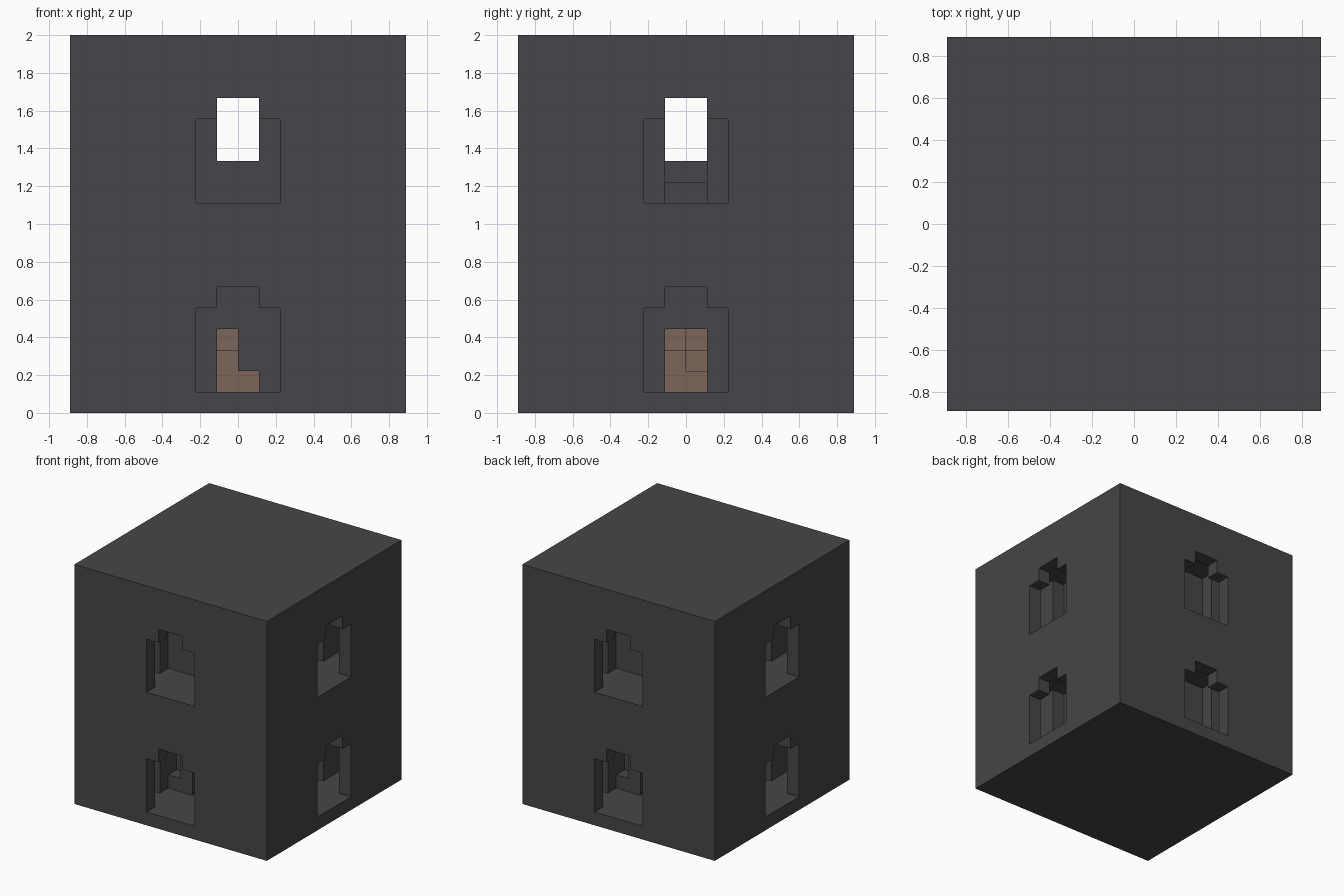
import bpy, bmesh
from itertools import product
from mathutils import Vector

cube = bpy.data.objects.get("Cube")
if cube:
    bpy.data.objects.remove(cube)

UNIT = 1 / 9  # edge of one building block


def material(name, rgb):
    m = bpy.data.materials.new(name)
    m.use_nodes = True
    colour = (*rgb, 1)
    m.diffuse_color = colour
    bsdf = next(n for n in m.node_tree.nodes if n.type == 'BSDF_PRINCIPLED')
    bsdf.inputs["Base Color"].default_value = colour
    return m


def box(x0, x1, y0, y1, z0, z1):
    return set(product(range(x0, x1), range(y0, y1), range(z0, z1)))


def pair(x0, x1, y0, y1, z0, z1):
    """A box together with its copy turned half way round the middle."""
    return box(x0, x1, y0, y1, z0, z1) | box(-x1, -x0, -y1, -y0, z0, z1)


def quarter(cells):
    """The same blocks turned a quarter way round the middle."""
    return {(-y - 1, x, z) for x, y, z in cells}


def build(name, cells, mat):
    """Skin a set of blocks with flat faces on its open sides."""
    bm = bmesh.new()
    points = {}

    def vert(p):
        key = tuple(round(c) for c in p)
        if key not in points:
            points[key] = bm.verts.new(Vector(key) * UNIT)
        return points[key]

    axes = [Vector((1, 0, 0)), Vector((0, 1, 0)), Vector((0, 0, 1))]
    for cell in cells:
        for i, side in product(range(3), (0, 1)):
            n = axes[i] * (2 * side - 1)
            if tuple(int(c + d) for c, d in zip(cell, n)) in cells:
                continue
            u, v = axes[(i + 1) % 3], axes[(i + 2) % 3]
            o = Vector(cell) + axes[i] * side
            ring = [o, o + u, o + u + v, o + v]
            bm.faces.new([vert(p) for p in (ring if side else ring[::-1])])
    bmesh.ops.dissolve_limit(bm, angle_limit=0.01, verts=bm.verts[:], edges=bm.edges[:])
    mesh = bpy.data.meshes.new(name)
    bm.to_mesh(mesh)
    bm.free()
    mesh.materials.append(mat)
    ob = bpy.data.objects.new(name, mesh)
    bpy.context.collection.objects.link(ob)


stone = material("dark stone", (0.061, 0.060, 0.067))
wood = material("brown wood", (0.202, 0.130, 0.098))

# Solid tower, hollowed below
tower = box(-8, 8, -8, 8, 0, 18)

for floor in (1, 10):
    # Ring room around a core with four corner pillars
    room = box(-7, 7, -7, 7, floor, floor + 6)
    room -= box(-4, 4, -4, 4, floor, floor + 6)
    for x, y in product((-5, 3), repeat=2):
        room -= box(x, x + 2, y, y + 2, floor, floor + 6)
    tower -= room
    # Stepped window openings on all four sides
    opening = pair(-2, 2, -8, -7, floor, floor + 4)
    opening |= pair(-1, 1, -8, -7, floor + 4, floor + 5)
    tower -= opening | quarter(opening)

# Upper core: crossing passages with steps up to the middle
tower -= box(-1, 1, -4, 4, 12, 15) | box(-4, 4, -1, 1, 10, 15)
tower |= box(-3, 3, -1, 1, 10, 11) | box(-2, 2, -1, 1, 11, 12)

# Lower core: side passages, stepped end passages and small niches
tower -= box(-4, 4, -1, 1, 1, 4)
tower -= pair(-1, 0, -4, 0, 1, 4) | pair(0, 1, -4, 0, 1, 2)
tower -= pair(-3, -2, -4, -3, 2, 7)
build("stone_tower", tower, stone)

# Wooden stair inside the lower core
stair = box(-1, 1, -1, 1, 1, 4)
stair |= pair(1, 2, -1, 0, 3, 4) | pair(1, 2, -1, 1, 1, 3)
stair |= pair(2, 3, -1, 0, 1, 3) | pair(2, 3, 0, 1, 1, 2)
stair |= pair(-1, 0, -2, -1, 1, 3) | pair(0, 1, -2, -1, 1, 2)
build("wooden_stair", stair, wood)
